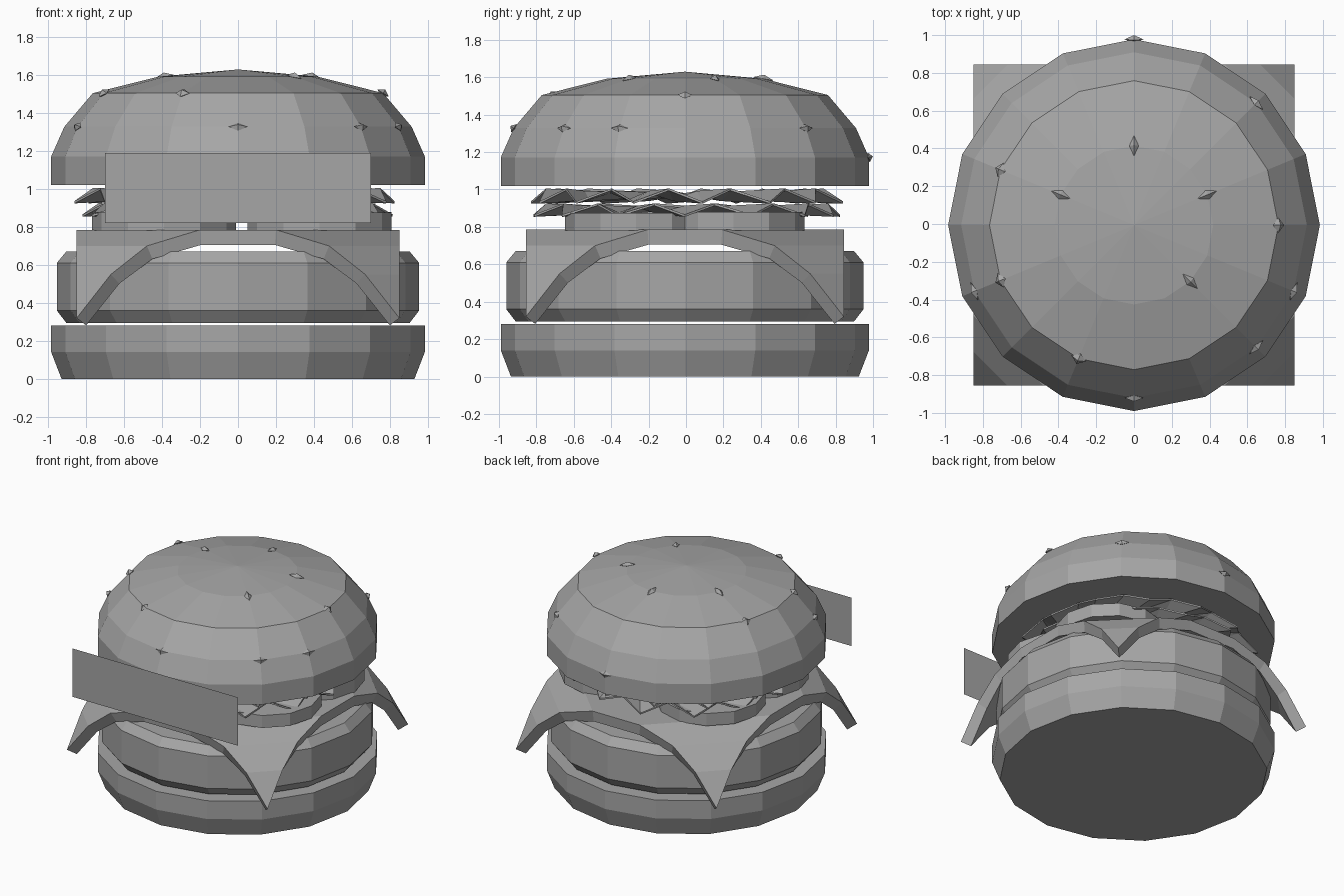
import bpy, bmesh, math, random
from mathutils import Matrix, Vector

if "Cube" in bpy.data.objects:
    bpy.data.objects.remove(bpy.data.objects["Cube"])

random.seed(4)
CY = -0.006          # centre of the stack in y
SIDES = 16

grey = bpy.data.materials.new("plain grey")
grey.diffuse_color = (0.38, 0.38, 0.38, 1)
grey.use_nodes = True
grey.node_tree.nodes["Principled BSDF"].inputs["Base Color"].default_value = grey.diffuse_color


def finish(name, bm, recalc=True):
    if recalc:
        bmesh.ops.recalc_face_normals(bm, faces=bm.faces)
    me = bpy.data.meshes.new(name)
    bm.to_mesh(me)
    bm.free()
    me.materials.append(grey)
    ob = bpy.data.objects.new(name, me)
    bpy.context.collection.objects.link(ob)
    return ob


def lathe(name, profile, sides=SIDES, center=(0, CY)):
    """Closed turned solid from (radius, z) points; radius 0 makes a tip."""
    bm = bmesh.new()
    rings = []
    for r, z in profile:
        if r == 0:
            rings.append([bm.verts.new((center[0], center[1], z))])
        else:
            rings.append([bm.verts.new((center[0] + r * math.cos(2 * math.pi * i / sides),
                                        center[1] + r * math.sin(2 * math.pi * i / sides), z))
                          for i in range(sides)])
    for a, b in zip(rings, rings[1:]):
        for i in range(sides):
            j = (i + 1) % sides
            if len(b) == 1:
                bm.faces.new((a[i], a[j], b[0]))
            else:
                bm.faces.new((a[i], a[j], b[j], b[i]))
    bm.faces.new(rings[0][::-1])
    if len(rings[-1]) > 1:
        bm.faces.new(rings[-1])
    return finish(name, bm)


# Buns and patty
lathe("bottom_bun", [(0.93, 0), (0.984, 0.14), (0.984, 0.28)])
lathe("patty", [(0.905, 0.295), (0.955, 0.36), (0.955, 0.61), (0.905, 0.67)])
lathe("top_bun", [(0.984, 1.02), (0.984, 1.172), (0.915, 1.328),
                  (0.765, 1.505), (0.42, 1.592), (0, 1.63)])

# Cheese slice: a square with corners folded down along diagonal creases
H = 0.85
creases = [(1.05, 0.785), (1.33, 0.70), (1.52, 0.55), (1.70, 0.32)]
bm = bmesh.new()
bmesh.ops.create_grid(bm, x_segments=1, y_segments=1, size=H)
for sx in (-1, 1):
    for sy in (-1, 1):
        for s, _ in creases[:-1]:
            bmesh.ops.bisect_plane(bm, geom=bm.verts[:] + bm.edges[:] + bm.faces[:],
                                   plane_co=(sx * s / 2, sy * s / 2, 0),
                                   plane_no=(sx, sy, 0))
for v in bm.verts:
    s = abs(v.co.x) + abs(v.co.y)
    v.co.z = min(creases, key=lambda c: abs(c[0] - s))[1]
    v.co.y += CY
cheese = finish("cheese", bm, False)
thick = cheese.modifiers.new("thickness", 'SOLIDIFY')
thick.thickness = 0.08
thick.offset = -1

# Tomato slices
for i, (x, y) in enumerate([(-0.39, -0.26), (0.43, -0.26), (0.43, 0.26), (-0.39, 0.26)]):
    top = 0.88 - 0.005 * (i % 2)
    lathe("tomato_slice", [(0.38, 0.78), (0.38, top)], 12, (x, y + CY))


# Lettuce: two crumpled, jagged layers
def lettuce(name, z_mid, wave, radius, phase):
    n = 28
    bm = bmesh.new()
    hub = bm.verts.new((0, CY, z_mid + 0.01))
    inner, outer = [], []
    for i in range(n):
        a = 2 * math.pi * (i + phase) / n
        up = 1 if i % 2 else -1
        ri = 0.58 + 0.03 * random.uniform(-1, 1)
        ro = radius - (0.09 if i % 2 else 0) + random.uniform(-0.03, 0.02)
        inner.append(bm.verts.new((ri * math.cos(a), CY + ri * math.sin(a), z_mid - up * wave * 0.6)))
        outer.append(bm.verts.new((ro * math.cos(a), CY + ro * math.sin(a), z_mid + up * wave)))
    for i in range(n):
        j = (i + 1) % n
        bm.faces.new((hub, inner[i], inner[j]))
        bm.faces.new((inner[i], outer[i], outer[j]))
        bm.faces.new((inner[i], outer[j], inner[j]))
    ob = finish(name, bm)
    mod = ob.modifiers.new("thickness", 'SOLIDIFY')
    mod.thickness = 0.012
    mod.offset = 0


lettuce("lower_lettuce", 0.89, 0.03, 0.84, 0.0)
lettuce("upper_lettuce", 0.965, 0.035, 0.85, 0.5)

# Sesame seeds: (ring radius, z, tilt from vertical, radial half, tangent half, angles)
seed_rings = [
    (0.42, 1.592, 10, 0.055, 0.025, (90, 22.5, 157.5, -45)),
    (0.765, 1.505, 32, 0.035, 0.04, (0, -112.5, 157.5, -157.5)),
    (0.915, 1.328, 57, 0.025, 0.05, (-90, -45, -22.5, -157.5, 45)),
    (0.984, 1.172, 78, 0.025, 0.05, (90,)),
]
for r, z, tilt, half_r, half_t, angles in seed_rings:
    for deg in angles:
        bm = bmesh.new()
        ends = [bm.verts.new(c) for c in ((half_r, 0, 0), (0, half_t, 0), (-half_r, 0, 0), (0, -half_t, 0))]
        peak, base = bm.verts.new((0, 0, 0.022)), bm.verts.new((0, 0, -0.022))
        for i in range(4):
            bm.faces.new((ends[i], ends[(i + 1) % 4], peak))
            bm.faces.new((ends[(i + 1) % 4], ends[i], base))
        place = (Matrix.Translation((0, CY, 0)) @ Matrix.Rotation(math.radians(deg), 4, 'Z')
                 @ Matrix.Translation((r, 0, z)) @ Matrix.Rotation(math.radians(tilt), 4, 'Y'))
        bm.transform(place)
        finish("sesame_seed", bm)

# Flat blank plate standing in front
bm = bmesh.new()
bm.faces.new([bm.verts.new(c) for c in ((-0.7, -1, 0.82), (0.7, -1, 0.82), (0.7, -1, 1.19), (-0.7, -1, 1.19))])
finish("front_plate", bm, False)
